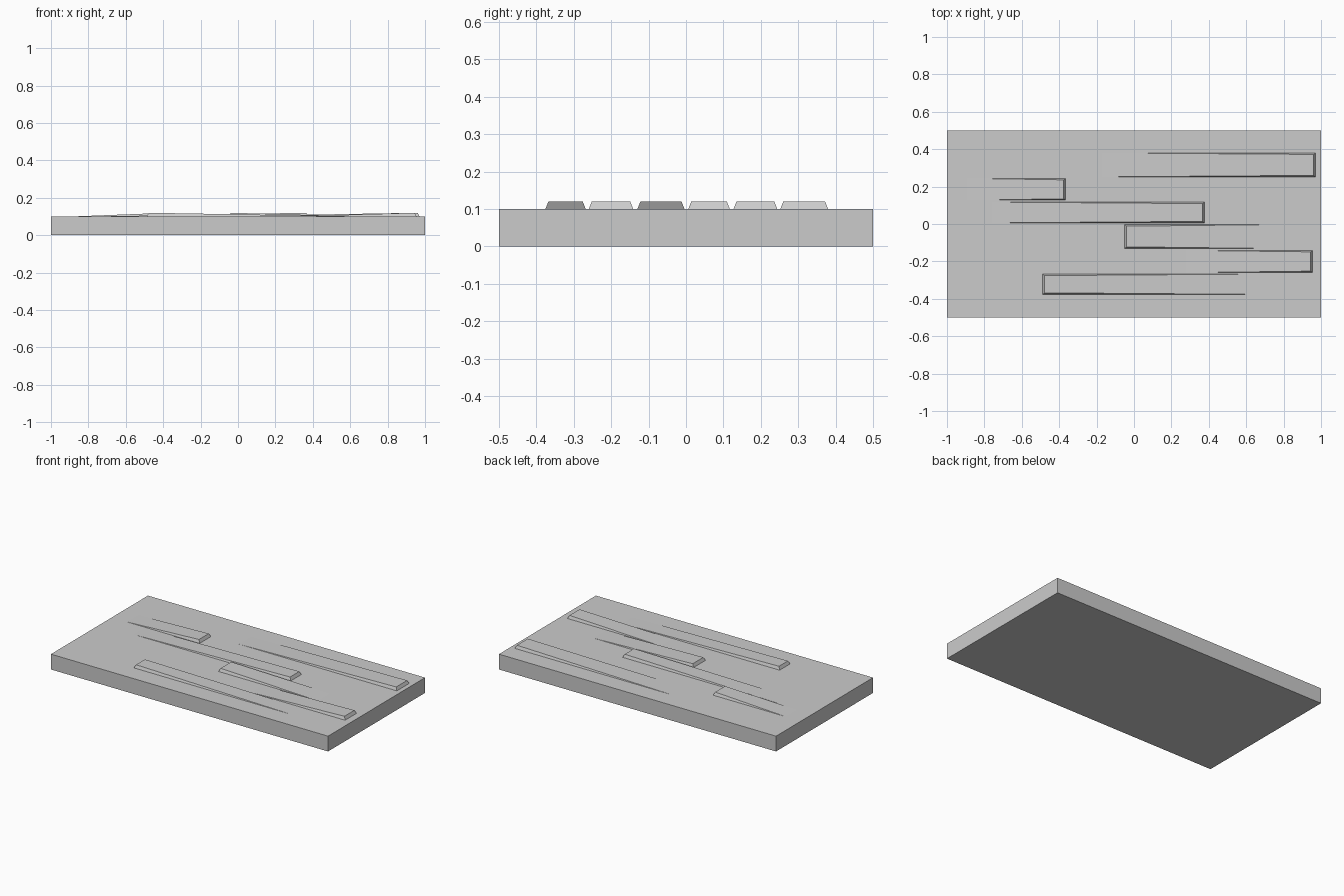
import bpy
import bmesh

cube = bpy.data.objects.get("Cube")
if cube:
    bpy.data.objects.remove(cube, do_unlink=True)

LENGTH, WIDTH, THICK, RISE = 2.0, 1.0, 0.10, 0.02
SIDE_INSET, END_INSET = 0.008, 0.01

grey = bpy.data.materials.new("plain grey")
grey.use_nodes = True
colour = (0.6, 0.6, 0.6, 1)
grey.diffuse_color = colour
bsdf = next(n for n in grey.node_tree.nodes if n.type == "BSDF_PRINCIPLED")
bsdf.inputs["Base Color"].default_value = colour


def finish(name, bm):
    bmesh.ops.recalc_face_normals(bm, faces=bm.faces)
    mesh = bpy.data.meshes.new(name)
    bm.to_mesh(mesh)
    bm.free()
    mesh.materials.append(grey)
    obj = bpy.data.objects.new(name, mesh)
    bpy.context.collection.objects.link(obj)
    return obj


# Flat slab
bm = bmesh.new()
bmesh.ops.create_cube(bm, size=1)
bmesh.ops.scale(bm, vec=(LENGTH, WIDTH, THICK), verts=bm.verts)
bmesh.ops.translate(bm, vec=(0, 0, THICK / 2), verts=bm.verts)
finish("slab", bm)


def ramp(name, step_x, tail_x, y0, y1):
    """Long wedge: a steep step at one end, fading into the slab at the other."""
    toward_tail = 1 if tail_x > step_x else -1
    top_x = step_x + toward_tail * END_INSET
    top_z = THICK + RISE
    bm = bmesh.new()
    points = [(step_x, y0, THICK), (step_x, y1, THICK),
              (tail_x, y1, THICK), (tail_x, y0, THICK),
              (top_x, y0 + SIDE_INSET, top_z), (top_x, y1 - SIDE_INSET, top_z)]
    a, b, c, d, e, f = [bm.verts.new(p) for p in points]
    for face in ((a, b, c, d), (a, e, f, b), (e, d, c, f), (a, d, e), (b, f, c)):
        bm.faces.new(face)
    finish(name, bm)


# Raised ramps, from the back row to the front row
ramps = [
    (0.97, -0.17, 0.252, 0.38),
    (-0.366, -0.89, 0.127, 0.244),
    (0.376, -0.76, 0.006, 0.117),
    (-0.05, 0.67, -0.13, -0.004),
    (0.955, 0.28, -0.26, -0.141),
    (-0.488, 0.65, -0.376, -0.268),
]
for i, spec in enumerate(ramps, 1):
    ramp(f"ramp_{i}", *spec)
